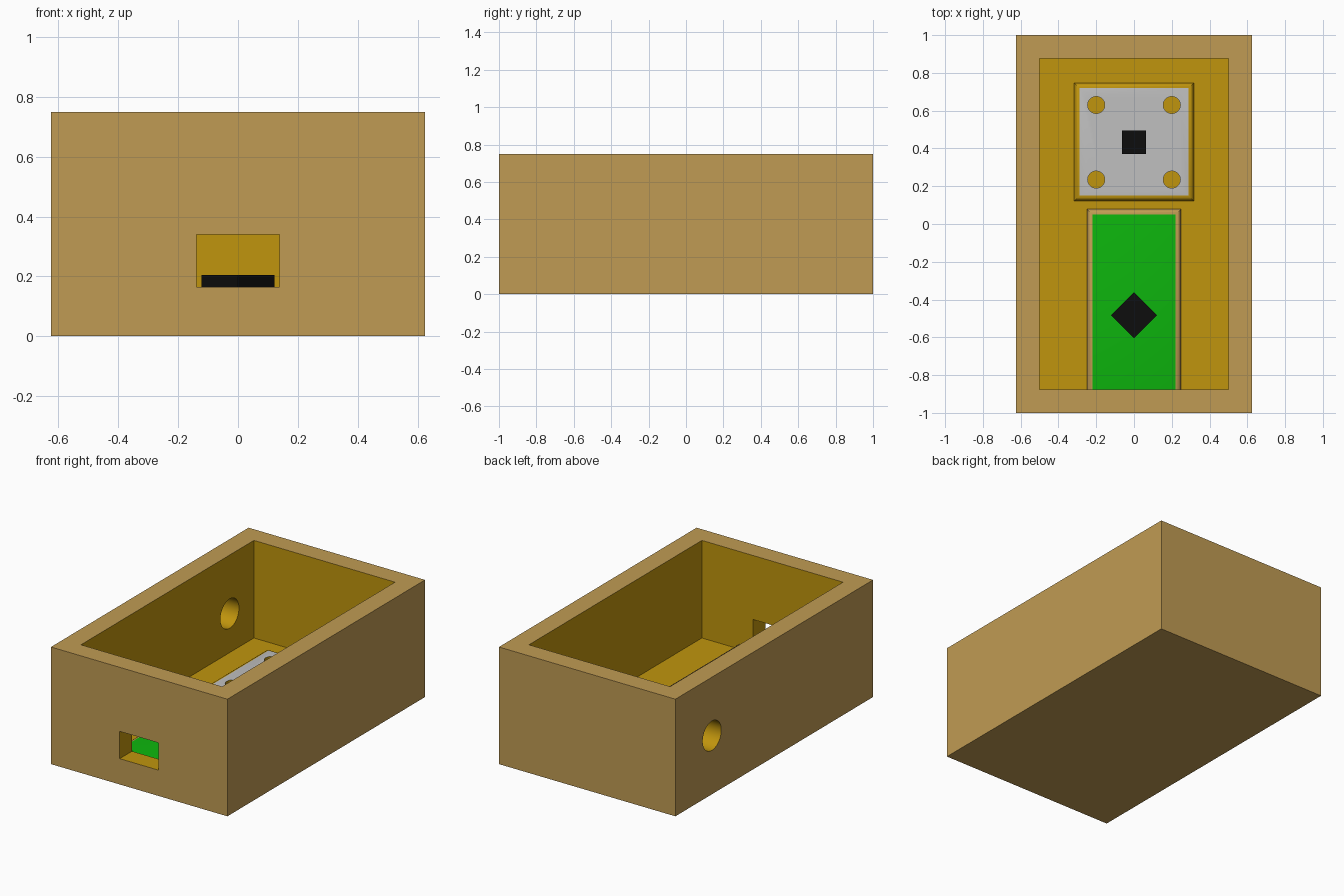
import bpy
import bmesh
from math import pi, radians
from mathutils import Matrix

if "Cube" in bpy.data.objects:
    bpy.data.objects.remove(bpy.data.objects["Cube"], do_unlink=True)


def material(name, rgb):
    mat = bpy.data.materials.new(name)
    mat.use_nodes = True
    mat.diffuse_color = (*rgb, 1)
    mat.node_tree.nodes["Principled BSDF"].inputs["Base Color"].default_value = (*rgb, 1)
    return mat


tan = material("tan", (0.53, 0.33, 0.087))
ochre = material("ochre", (0.53, 0.30, 0.004))
silver = material("silver", (0.53, 0.53, 0.53))
green = material("green", (0.004, 0.46, 0.004))
black = material("black", (0.004, 0.004, 0.004))


def finish(name, bm, *mats):
    mesh = bpy.data.meshes.new(name)
    bm.to_mesh(mesh)
    bm.free()
    for mat in mats:
        mesh.materials.append(mat)
    obj = bpy.data.objects.new(name, mesh)
    bpy.context.collection.objects.link(obj)
    return obj


def box(name, low, high, *mats, fillet=0):
    bm = bmesh.new()
    size = [b - a for a, b in zip(low, high)]
    mid = [(a + b) / 2 for a, b in zip(low, high)]
    bmesh.ops.create_cube(bm, size=1, matrix=Matrix.Translation(mid) @ Matrix.Diagonal((*size, 1)))
    if fillet:
        # round only the edges around the top
        edges = [e for e in bm.edges if all(v.co.z > mid[2] for v in e.verts)]
        bmesh.ops.bevel(bm, geom=edges, offset=fillet, segments=4, profile=0.5, affect='EDGES')
    return finish(name, bm, *mats)


def cylinder(name, center, radius, depth, *mats, sides=40, turn=Matrix()):
    bm = bmesh.new()
    bmesh.ops.create_cone(bm, cap_ends=True, segments=sides, radius1=radius, radius2=radius,
                          depth=depth, matrix=Matrix.Translation(center) @ turn)
    return finish(name, bm, *mats)


def cut(obj, cutters):
    bpy.context.view_layer.objects.active = obj
    for cutter in cutters:
        mod = obj.modifiers.new("cut", 'BOOLEAN')
        mod.operation = 'DIFFERENCE'
        mod.solver = 'EXACT'
        mod.object = cutter
        bpy.ops.object.modifier_apply(modifier=mod.name)
        bpy.data.objects.remove(cutter, do_unlink=True)


def smooth(obj, angle):
    bpy.ops.object.select_all(action='DESELECT')
    obj.select_set(True)
    bpy.context.view_layer.objects.active = obj
    bpy.ops.object.shade_smooth_by_angle(angle=radians(angle))


# Open case with a front socket window and a round cable hole in one side
HALF_X, HALF_Y, HEIGHT, WALL = 0.625, 1.0, 0.75, 0.125
FLOOR = 0.125
case = box("case", (-HALF_X, -HALF_Y, 0), (HALF_X, HALF_Y, HEIGHT), tan, ochre)
cut(case, [
    box("cavity_cutter", (WALL - HALF_X, WALL - HALF_Y, FLOOR), (HALF_X - WALL, HALF_Y - WALL, 1)),
    box("window_cutter", (-0.138, -1.1, 0.165), (0.138, -0.8, 0.34)),
    cylinder("cable_hole_cutter", (-0.6, 0.63, 0.375), 0.094, 0.4,
             turn=Matrix.Rotation(pi / 2, 4, 'Y')),
])
for face in case.data.polygons:
    c = face.center
    outside = (abs(abs(c.x) - HALF_X) < 0.001 or abs(abs(c.y) - HALF_Y) < 0.001
               or c.z < 0.001 or c.z > HEIGHT - 0.001)
    face.material_index = 0 if outside else 1
smooth(case, 30)


def paint_top(obj, top):
    for face in obj.data.polygons:
        if face.center.z > top - 0.001:
            face.material_index = 1


# Round-edged circuit board running up to the front wall
TOP = 0.16
board = box("circuit_board", (-0.25, -0.92, 0.09), (0.25, 0.08, TOP), tan, green, fillet=0.03)
paint_top(board, TOP)
smooth(board, 40)

# Round-edged sensor plate with four screw holes
plate = box("sensor_plate", (-0.317, 0.122, 0.09), (0.317, 0.747, TOP), ochre, silver, fillet=0.028)
cut(plate, [cylinder("screw_hole_cutter", (x, y, 0.17), 0.045, 0.09)
            for x in (-0.2, 0.2) for y in (0.235, 0.63)])
paint_top(plate, TOP)
smooth(plate, 40)

# Chips: one square, one turned to a diamond
box("sensor_chip", (-0.063, 0.37, 0.15), (0.063, 0.496, 0.2), black)
cylinder("board_chip", (0, -0.484, 0.175), 0.122, 0.06, black, sides=4)
